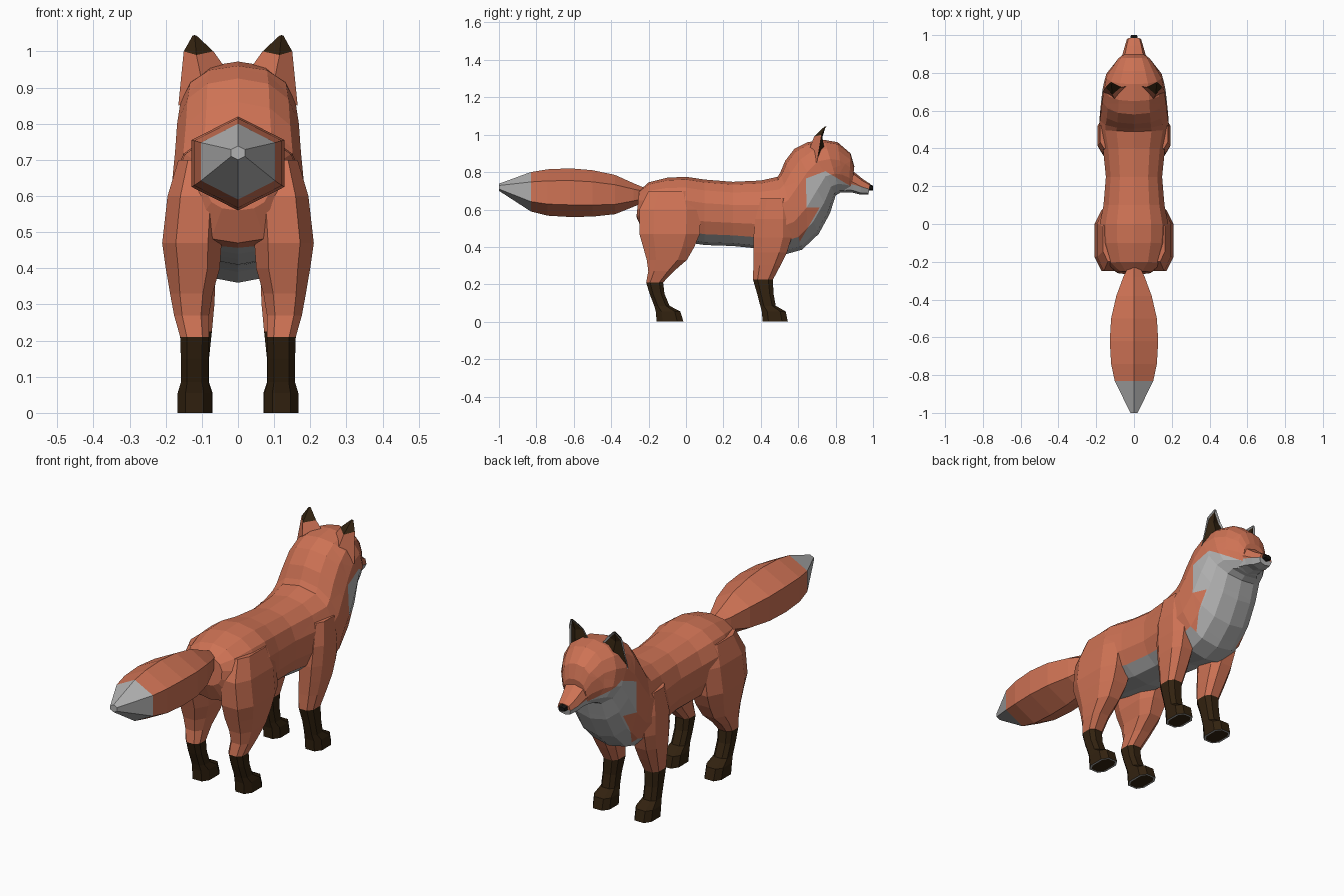
import bpy, bmesh, math
from mathutils import Vector

if "Cube" in bpy.data.objects:
    bpy.data.objects.remove(bpy.data.objects["Cube"])


def material(name, rgb):
    m = bpy.data.materials.new(name)
    m.diffuse_color = (*rgb, 1)
    m.use_nodes = True
    m.node_tree.nodes["Principled BSDF"].inputs["Base Color"].default_value = m.diffuse_color
    return m


ORANGE, WHITE, BROWN, BLACK = range(4)
MATS = [material("orange fur", (0.62, 0.17, 0.09)), material("pale fur", (0.44, 0.44, 0.44)),
        material("dark brown fur", (0.032, 0.016, 0.005)), material("black nose", (0.008, 0.007, 0.006))]


def power(v, e):
    return math.copysign(abs(v) ** e, v)


def loft(rings):
    """Skin a list of equal-length point rings and cap both ends."""
    bm = bmesh.new()
    rows = [[bm.verts.new(p) for p in r] for r in rings]
    n = len(rows[0])
    for a, b in zip(rows, rows[1:]):
        for i in range(n):
            j = (i + 1) % n
            bm.faces.new((a[i], a[j], b[j], b[i]))
    bm.faces.new(rows[0])
    bm.faces.new(rows[-1][::-1])
    bmesh.ops.recalc_face_normals(bm, faces=bm.faces)
    return bm


def upright_ring(top, bottom, hw, n, e=0.85):
    """Cross-section spanning two (y, z) points, half-width hw."""
    t, b = Vector((0, *top)), Vector((0, *bottom))
    c, u = (t + b) / 2, (t - b) / 2
    return [c + u * power(math.cos(a), e) + Vector((hw * power(math.sin(a), e), 0, 0))
            for a in (2 * math.pi * i / n for i in range(n))]


def flat_ring(z, y0, y1, x0, x1, n=8):
    """Horizontal cross-section of a leg."""
    return [Vector(((x0 + x1) / 2 + (x1 - x0) / 2 * power(math.cos(a), 0.7) / 0.95,
                    (y0 + y1) / 2 + (y1 - y0) / 2 * power(math.sin(a), 0.7) / 0.95, z))
            for a in (2 * math.pi * (i + 0.5) / n for i in range(n))]


def cut(bm, p, q):
    """Slice the mesh along a line in the side (y, z) plane."""
    bmesh.ops.bisect_plane(bm, geom=bm.verts[:] + bm.edges[:] + bm.faces[:],
                           plane_co=(0, *p), plane_no=(0, -(q[1] - p[1]), q[0] - p[0]))


def above(c, p, q):
    return (q[0] - p[0]) * (c.z - p[1]) - (q[1] - p[1]) * (c.y - p[0]) > 0


def finish(name, bm, rule=None, mirror=False):
    if rule:
        bm.normal_update()
        for f in bm.faces:
            f.material_index = rule(f, f.calc_center_median())
    me = bpy.data.meshes.new(name)
    bm.to_mesh(me)
    bm.free()
    for m in MATS:
        me.materials.append(m)
    ob = bpy.data.objects.new(name, me)
    bpy.context.collection.objects.link(ob)
    if mirror:
        ob.modifiers.new("mirror", 'MIRROR').use_mirror_merge = False
    return ob


# Body, neck and head in one skin: (top), (bottom), half-width
spine = [((-.25, .70), (-.265, .56), .09), ((-.20, .745), (-.225, .47), .15),
         ((-.10, .77), (-.10, .44), .18), ((0, .775), (0, .425), .185),
         ((.10, .76), (.10, .41), .165), ((.25, .748), (.25, .405), .152),
         ((.40, .755), (.40, .39), .168), ((.49, .775), (.53, .36), .188),
         ((.505, .80), (.62, .385), .185), ((.53, .86), (.71, .47), .178),
         ((.58, .925), (.77, .58), .172), ((.65, .96), (.80, .675), .163),
         ((.74, .972), (.825, .69), .15), ((.81, .96), (.845, .69), .12),
         ((.88, .90), (.87, .695), .085), ((.90, .83), (.885, .70), .062)]
body = loft([upright_ring(t, b, w, 14) for t, b, w in spine])
chest = ((.58, .38), (.72, .62))
cheek_back = ((.645, .60), (.64, .80))
cheek_top = ((.64, .765), (.745, .805))
cheek_front = ((.745, .805), (.88, .725))
cheek_low = ((.60, .61), (.80, .61))
for line in (chest, cheek_back, cheek_top, cheek_front, cheek_low):
    cut(body, *line)


def body_colour(f, c):
    cheek = (not above(c, *cheek_back) and not above(c, *cheek_top)
             and not above(c, *cheek_front) and above(c, *cheek_low))
    bib = not above(c, *chest) and c.z < .69
    belly = f.normal.z < -.6 and -.15 < c.y < .7 and c.z < .47
    return WHITE if cheek or bib or belly else ORANGE


finish("body", body, body_colour)

# Muzzle with a pale lower half, and nose
muzzle = loft([upright_ring(t, b, w, 8, 0.75) for t, b, w in
               [((.84, .83), (.84, .69), .08), ((.90, .80), (.89, .69), .062),
                ((.945, .763), (.93, .68), .05), ((.985, .737), (.975, .68), .037)]])
lip = ((.81, .755), (.98, .71))
cut(muzzle, *lip)
finish("muzzle", muzzle, lambda f, c: ORANGE if above(c, *lip) else WHITE)
finish("nose", loft([upright_ring((.965, .745), (.965, .70), .028, 6),
                     upright_ring((1, .727), (1, .703), .018, 6)]), lambda f, c: BLACK)

# Tail: hexagonal brush with a pale tip: y, top, bottom, half-width
brush = [(-.22, .715, .64, .03), (-.28, .74, .615, .065), (-.38, .785, .575, .108),
         (-.50, .81, .562, .14), (-.62, .82, .56, .148), (-.74, .815, .567, .14),
         (-.83, .80, .59, .118), (-1, .738, .70, .022)]
tail = loft([upright_ring((y, t), (y, b), w, 6, 1) for y, t, b, w in brush])
finish("tail", tail, lambda f, c: WHITE if c.y < -.83 else ORANGE)


# Legs: z, back, front, inner, outer
def leg(name, rows, sock):
    bm = loft([flat_ring(*r) for r in rows])
    sole = min(bm.faces, key=lambda f: f.calc_center_median().z)
    rim = bmesh.ops.inset_region(bm, faces=[sole], thickness=.01)["faces"]
    rim = set(rim)
    finish(name, bm, lambda f, c: WHITE if f in rim else BROWN if c.z < sock else ORANGE, True)


leg("hind_leg", [(.70, -.20, .04, .05, .165), (.60, -.25, .08, .04, .195),
                 (.47, -.25, .075, .045, .21), (.40, -.23, .045, .05, .20),
                 (.33, -.21, .005, .07, .188), (.27, -.202, -.065, .08, .177),
                 (.21, -.213, -.122, .08, .16), (.15, -.195, -.115, .082, .158),
                 (.085, -.17, -.088, .082, .158), (.055, -.162, -.03, .073, .167),
                 (0, -.157, -.013, .073, .167)], .21)
leg("front_leg", [(.66, .40, .55, .09, .18), (.55, .37, .565, .075, .193),
                  (.45, .36, .565, .065, .19), (.37, .36, .54, .062, .182),
                  (.30, .36, .505, .065, .17), (.225, .358, .465, .072, .156),
                  (.15, .38, .468, .08, .155), (.085, .397, .48, .08, .155),
                  (.055, .405, .533, .07, .165), (0, .41, .545, .07, .165)], .225)

# Ears: dark tips, hollow dark front with a pale rim
ear = loft([[(.09, .64, .87), (.165, .70, .85), (.10, .75, .90), (.025, .73, .94)],
            [(.115, .685, .99), (.150, .725, 1.0), (.115, .735, .985), (.068, .725, 1.0)],
            [(.12, .742, 1.045), (.126, .748, 1.043), (.12, .752, 1.042), (.114, .748, 1.043)]])
ear.normal_update()
front = [f for f in ear.faces if f.normal.y > .3 and abs(f.normal.z) < .9]
ear_rim = set(bmesh.ops.inset_region(ear, faces=front, thickness=.01, depth=-.006)["faces"])
hollow = set(front)
finish("ear", ear, lambda f, c: WHITE if f in ear_rim else BROWN if f in hollow or c.z > .99
       else ORANGE, True)
